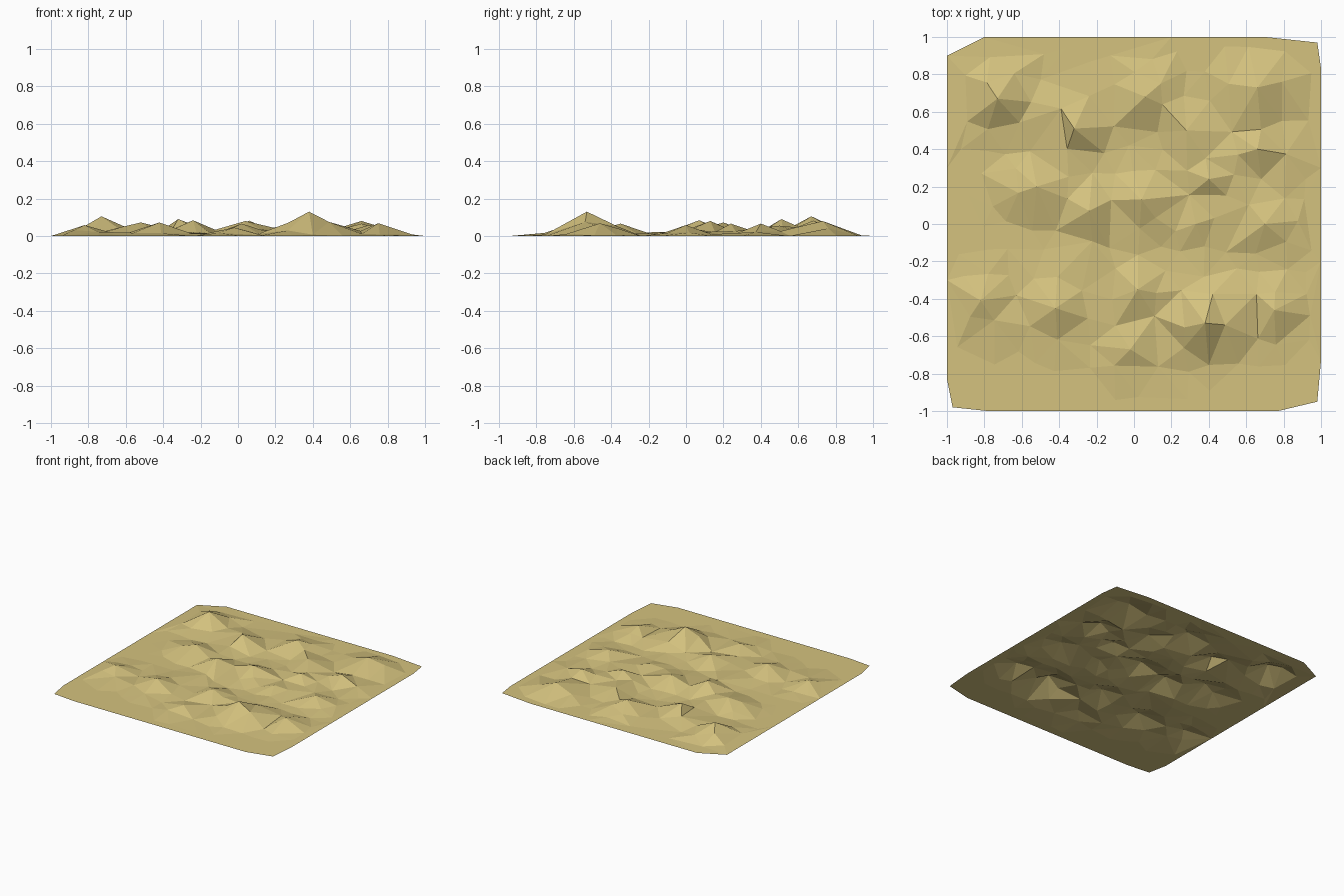
import bpy, math, random
from mathutils import Vector
from mathutils.geometry import delaunay_2d_cdt

if "Cube" in bpy.data.objects:
    bpy.data.objects.remove(bpy.data.objects["Cube"])

random.seed(4)

# Hills: x, y, height, x radius, front (-y) radius, back (+y) radius
HILLS = [
    (-.73, .67, .105, .28, .24, .26), (-.32, .51, .090, .28, .18, .26),
    (.06, .68, .082, .24, .16, .26), (.66, .73, .080, .30, .17, .22),
    (.66, .40, .066, .27, .18, .20), (.40, .24, .066, .26, .18, .22),
    (.28, .50, .055, .20, .20, .24), (-.52, .20, .072, .32, .22, .22),
    (-.24, .07, .084, .24, .26, .22), (.04, .13, .080, .26, .25, .22),
    (.70, .00, .058, .30, .20, .22), (.33, .00, .045, .22, .20, .20),
    (-.82, -.41, .058, .20, .26, .22), (-.42, -.45, .072, .26, .25, .26),
    (.02, -.35, .066, .22, .25, .22), (-.02, -.67, .045, .22, .22, .24),
    (.38, -.53, .130, .26, .27, .32), (.75, -.46, .068, .24, .25, .24),
]

# Flat outer edge with clipped corners
OUTLINE = [(-1, .9), (-1, .3), (-1, -.3), (-1, -.83), (-.97, -.98), (-.78, -1),
           (-.2, -1), (.3, -1), (.77, -1), (.98, -.95), (1, -.73), (1, -.2),
           (1, .3), (1, .83), (.98, .97), (.7, 1), (.2, 1), (-.3, 1), (-.8, 1)]


def height(x, y):
    total = 0
    for hx, hy, h, rx, rf, rb in HILLS:
        d = math.hypot((x - hx) / rx, (y - hy) / (rf if y < hy else rb))
        if d < 1:
            total += (h * (0.5 + 0.5 * math.cos(math.pi * d ** 0.9))) ** 3
    return total ** (1 / 3)


# Sample points: summits first, then an irregular grid kept clear of them
points = [Vector((h[0], h[1])) for h in HILLS]
STEP = 0.13
for i in range(-7, 8):
    for j in range(-7, 8):
        p = Vector((i * STEP + random.uniform(-.04, .04),
                    j * STEP + random.uniform(-.04, .04)))
        if all((p - q).length > 0.095 for q in points):
            points.append(p)
points = [Vector(p) for p in OUTLINE] + points
n = len(OUTLINE)
rim = [(i, (i + 1) % n) for i in range(n)]
flat, _, faces, *_ = delaunay_2d_cdt(points, rim, [], 1, 1e-4)

# Terrain: a single open low-poly sheet
edge = max(map(abs, (0.96, 0.96)))
verts = [(p.x, p.y, height(p.x, p.y) if max(abs(p.x), abs(p.y)) < edge else 0)
         for p in flat]
mesh = bpy.data.meshes.new("sand_dunes")
mesh.from_pydata(verts, [], [tuple(f) for f in faces])
mesh.update()
if sum(p.normal.z for p in mesh.polygons) < 0:
    mesh.flip_normals()
dunes = bpy.data.objects.new("sand_dunes", mesh)
bpy.context.collection.objects.link(dunes)

sand = bpy.data.materials.new("sand")
sand.diffuse_color = (0.66, 0.54, 0.21, 1)
sand.use_nodes = True
sand.node_tree.nodes["Principled BSDF"].inputs["Base Color"].default_value = sand.diffuse_color
mesh.materials.append(sand)
